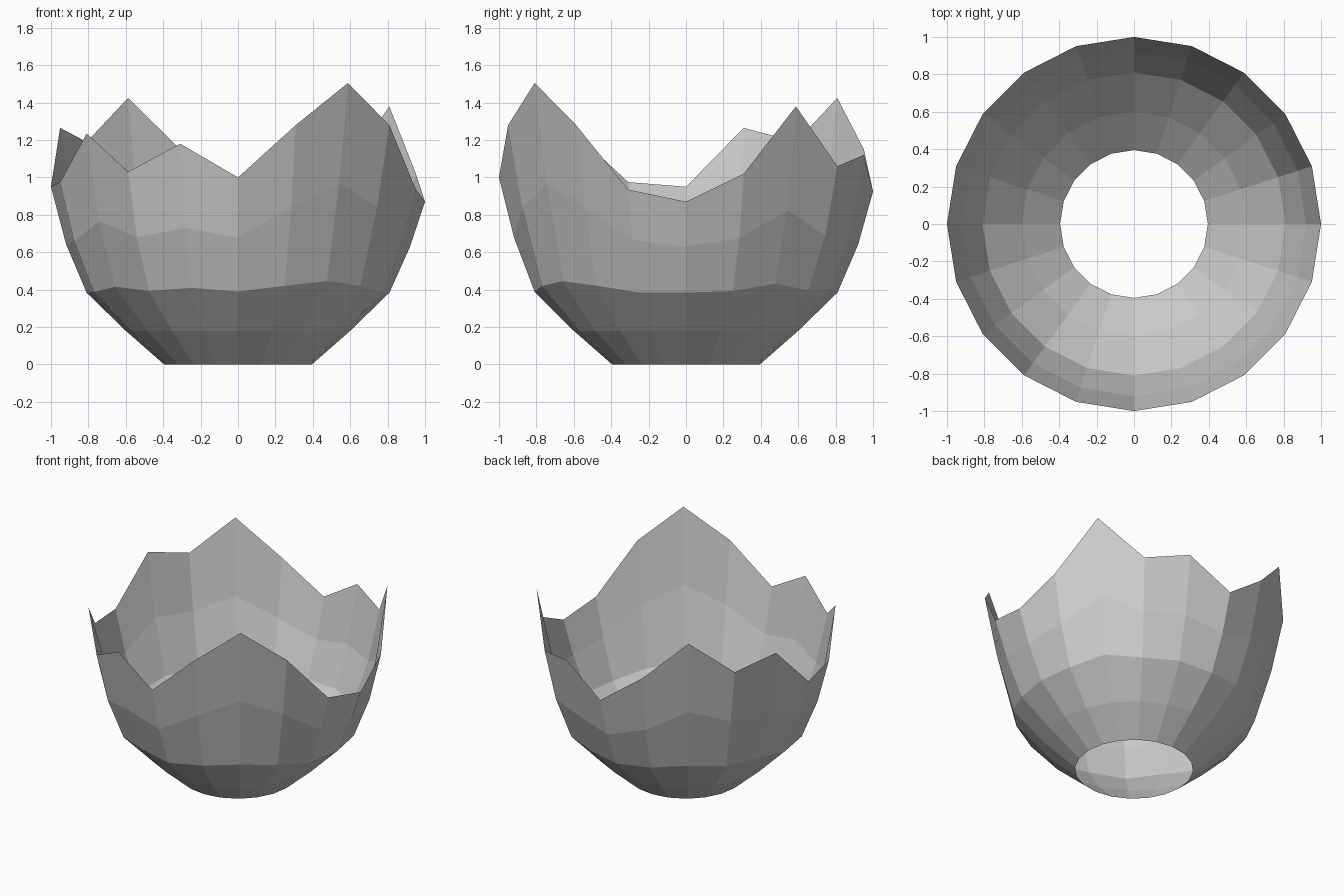
import bpy
import bmesh
from math import cos, sin, tau

cube = bpy.data.objects.get("Cube")
if cube:
    bpy.data.objects.remove(cube, do_unlink=True)

# Heights of the jagged rim and of the ring below it, counter-clockwise from +x
RIM = [0.87, 1.02, 1.38, 1.06, 1.12, 0.925, 1.15, 1.425, 1.19, 1.265,
       0.95, 0.975, 1.235, 1.03, 1.18, 1.0, 1.28, 1.505, 1.28, 0.935]
SHOULDER = [0.63, 0.675, 0.825, 0.69, 0.70, 0.64, 0.735, 0.885, 0.79, 0.81,
            0.645, 0.66, 0.765, 0.68, 0.73, 0.68, 0.84, 0.965, 0.845, 0.665]
SIDES = len(RIM)

# Rings of the shell from the open base up: radius and height at each side
belly = [0.39 + 0.11 * max(z - 1, -0.05) for z in RIM]
rings = [(0.395, [0] * SIDES), (0.6, [0.18] * SIDES), (0.81, belly),
         (0.92, SHOULDER), (1.0, RIM)]

bm = bmesh.new()
loops = [[bm.verts.new((r * cos(tau * i / SIDES), r * sin(tau * i / SIDES), z))
          for i, z in enumerate(heights)] for r, heights in rings]
for low, high in zip(loops, loops[1:]):
    for i in range(SIDES):
        j = (i + 1) % SIDES
        bm.faces.new((low[i], low[j], high[j], high[i]))

mesh = bpy.data.meshes.new("broken_shell")
bm.to_mesh(mesh)
bm.free()
shell = bpy.data.objects.new("broken_shell", mesh)
bpy.context.collection.objects.link(shell)

# Plain grey shell colour
mat = bpy.data.materials.new("shell_grey")
mat.use_nodes = True
colour = (0.6, 0.6, 0.6, 1)
mat.diffuse_color = colour
mat.node_tree.nodes["Principled BSDF"].inputs["Base Color"].default_value = colour
mesh.materials.append(mat)
